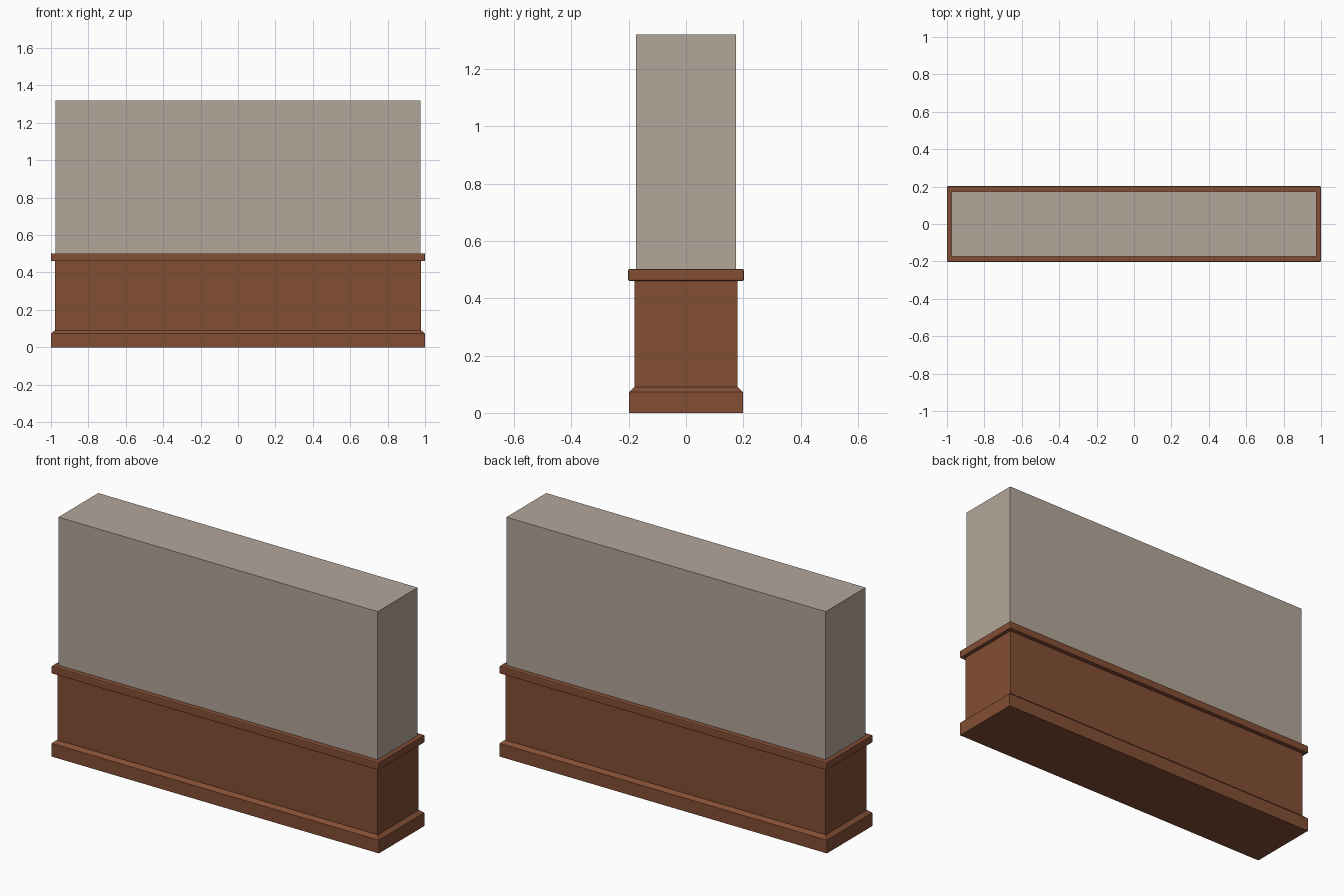
import bpy
import bmesh

if "Cube" in bpy.data.objects:
    bpy.data.objects.remove(bpy.data.objects["Cube"])


def material(name, color):
    mat = bpy.data.materials.new(name)
    mat.diffuse_color = (*color, 1.0)
    mat.use_nodes = True
    mat.node_tree.nodes["Principled BSDF"].inputs["Base Color"].default_value = mat.diffuse_color
    return mat


plaster = material("warm grey plaster", (0.456, 0.381, 0.323))
wood = material("brown wood", (0.226, 0.077, 0.035))


def rect_loft(name, profile, mat):
    """Stack rectangles given as (half x, half y, z), capped at both ends."""
    bm = bmesh.new()
    rings = []
    for hx, hy, z in profile:
        rings.append([bm.verts.new((sx * hx, sy * hy, z))
                      for sx, sy in ((-1, -1), (1, -1), (1, 1), (-1, 1))])
    for low, high in zip(rings, rings[1:]):
        for i in range(4):
            j = (i + 1) % 4
            bm.faces.new((low[i], low[j], high[j], high[i]))
    bm.faces.new(rings[0][::-1])
    bm.faces.new(rings[-1])
    mesh = bpy.data.meshes.new(name)
    bm.to_mesh(mesh)
    bm.free()
    mesh.materials.append(mat)
    obj = bpy.data.objects.new(name, mesh)
    bpy.context.collection.objects.link(obj)
    return obj


# Plastered upper wall
rect_loft("upper_wall", [(0.976, 0.174, 0.49), (0.976, 0.174, 1.32)], plaster)

# Wood panelling on the lower wall
rect_loft("lower_panelling", [(0.979, 0.179, 0.05), (0.979, 0.179, 0.48)], wood)

# Skirting board with a sloped top edge
rect_loft("skirting_board", [(1.0, 0.198, 0.0), (1.0, 0.198, 0.073),
                             (0.994, 0.192, 0.079), (0.980, 0.180, 0.090)], wood)

# Chair rail with eased edges
rail = rect_loft("chair_rail", [(1.0, 0.202, 0.460), (1.0, 0.202, 0.502)], wood)
bevel = rail.modifiers.new("eased_edges", "BEVEL")
bevel.width = 0.005
bevel.segments = 2
